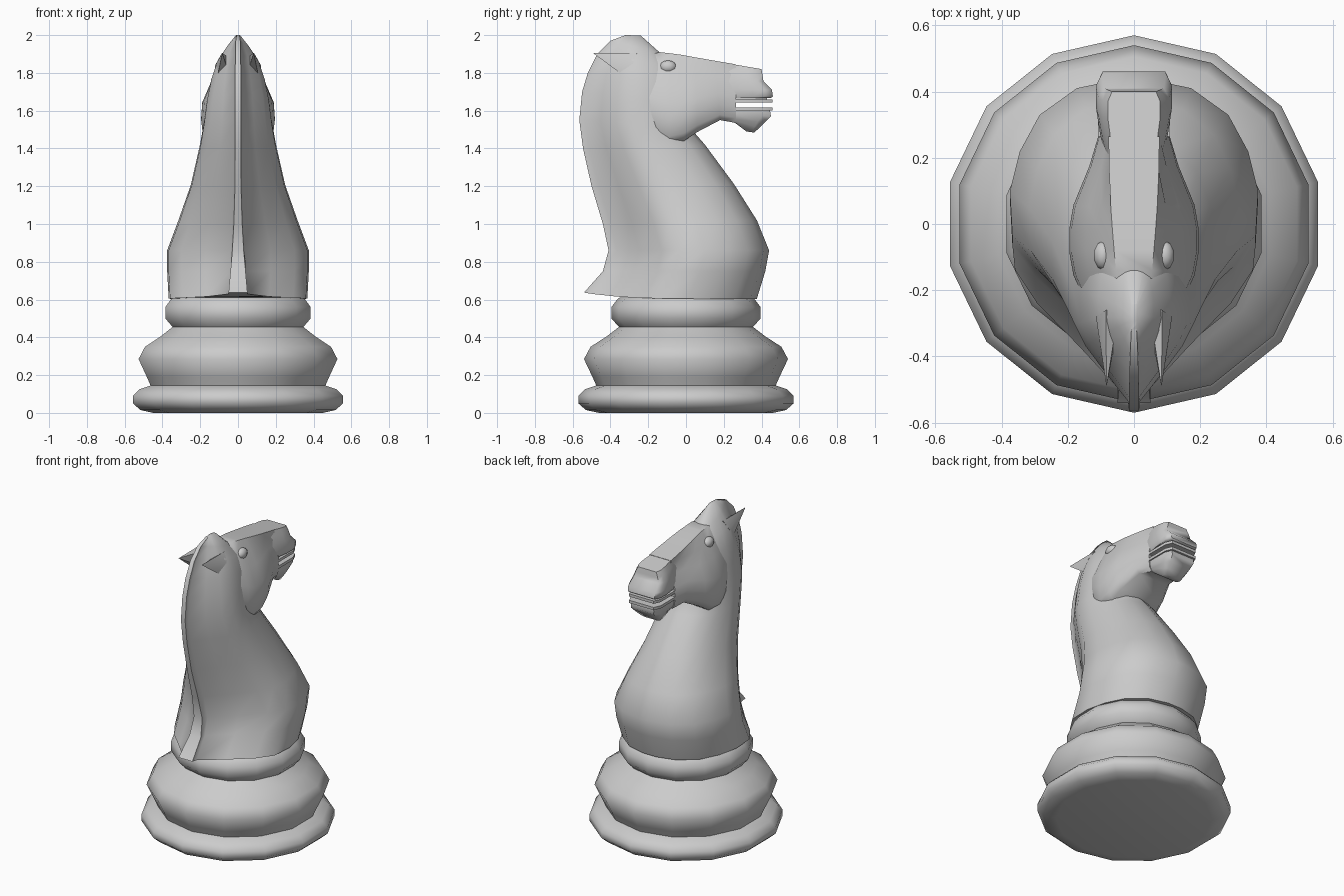
import bpy, bmesh, math
from mathutils import Vector


def finish(name, bm, angle=40):
    bmesh.ops.recalc_face_normals(bm, faces=bm.faces)
    me = bpy.data.meshes.new(name)
    bm.to_mesh(me)
    bm.free()
    ob = bpy.data.objects.new(name, me)
    bpy.context.collection.objects.link(ob)
    bpy.ops.object.select_all(action='DESELECT')
    ob.select_set(True)
    bpy.context.view_layer.objects.active = ob
    bpy.ops.object.shade_smooth_by_angle(angle=math.radians(angle))
    return ob


def skin(name, rings, angle=40):
    bm = bmesh.new()
    rows = [[bm.verts.new(p) for p in r] for r in rings]
    n = len(rows[0])
    for a, b in zip(rows, rows[1:]):
        for i in range(n):
            j = (i + 1) % n
            bm.faces.new((a[i], a[j], b[j], b[i]))
    bm.faces.new(rows[0])
    bm.faces.new(rows[-1])
    return finish(name, bm, angle)


def loft(name, shape, sections, angle=40, bend=1):
    """Section: (y0, z0, y1, z1, half width, minimum half width);
    shape: (width fraction, position from 0 to 1), mirrored in x."""
    rings = []
    for i, (y0, z0, y1, z1, w, m) in enumerate(sections):
        b = bend if i == 0 else 1   # the first section may curve up towards its start
        half = [(max(f * w, m), y0 + (y1 - y0) * t, z1 + (z0 - z1) * (1 - t) ** b)
                for f, t in shape]
        rings.append(half + [(-x, y, z) for x, y, z in reversed(half)])
    return skin(name, rings, angle)


# Turned base, 14 sides
profile = [(.46, 0), (.53, .015), (.57, .05), (.57, .09), (.535, .125), (.475, .145), (.495, .19),
           (.54, .285), (.505, .35), (.42, .405), (.355, .455), (.395, .50), (.395, .56),
           (.365, .60), (.35, .612)]
skin("turned_base", [[(r * math.sin(k * math.tau / 14), r * math.cos(k * math.tau / 14), z)
                      for k in range(14)] for r, z in profile], 75)

# Neck with thin mane ridge down the back
neck_shape = [(0, 0), (.1, .05), (.46, .19), (.80, .33), (.98, .44), (1, .60),
              (.92, .74), (.76, .87), (.46, .965), (.0, 1)]
loft("neck_and_mane", neck_shape, [
    (-.54, .637, .375, .604, .367, .05),
    (-.44, .75, .42, .75, .375, .04),
    (-.41, .86, .44, .86, .375, .03),
    (-.44, 1.00, .375, 1.02, .318, .022),
    (-.50, 1.20, .255, 1.21, .250, .016),
    (-.545, 1.40, .10, 1.42, .203, .015),
    (-.565, 1.55, .03, 1.50, .183, .015),
    (-.55, 1.70, .02, 1.62, .165, .015),
    (-.52, 1.80, 0, 1.74, .142, .015),
    (-.47, 1.90, -.05, 1.83, .108, .014),
    (-.40, 1.97, -.13, 1.90, .06, .012),
    (-.32, 2.00, -.24, 1.998, .012, .008)], 60, bend=5)

# Head with broad cheeks, lofted from the crown to the mouth corner
head_shape = [(.8, 0), (.95, .09), (1, .27), (.97, .45), (.74, .68), (.53, .86), (.3, 1)]
loft("head", head_shape, [
    (-.30, 1.55, -.28, 1.87, .12, .03),
    (-.16, 1.455, -.14, 1.91, .183, .05),
    (-.09, 1.42, -.08, 1.903, .195, .06),
    (-.01, 1.44, -.02, 1.895, .195, .065),
    (.06, 1.487, .05, 1.882, .183, .07),
    (.18, 1.55, .16, 1.863, .135, .075),
    (.265, 1.535, .265, 1.845, .108, .077)], 55)

# Muzzle and lower jaw
box = [(.9, 0), (1, .12), (1, .8), (.82, 1)]
wedge = [(.74, 0), (.88, .25), (1, .6), (1, .85), (.84, 1)]
loft("muzzle", wedge, [
    (.20, 1.668, .45, 1.668, .108, 0), (.20, 1.68, .46, 1.675, .113, 0),
    (.20, 1.71, .455, 1.71, .115, 0), (.20, 1.76, .41, 1.755, .107, 0),
    (.20, 1.81, .405, 1.79, .094, 0), (.20, 1.854, .40, 1.82, .079, 0)], 55)
loft("lower_jaw", box, [
    (.22, 1.60, .445, 1.60, .10, 0), (.22, 1.585, .45, 1.57, .10, 0),
    (.22, 1.555, .42, 1.54, .092, 0), (.26, 1.535, .39, 1.51, .078, 0),
    (.32, 1.49, .36, 1.484, .06, 0)], 55)

# Lips, thin plates either side of the open mouth
for name, z in (("upper_lip", 1.642), ("lower_lip", 1.60)):
    loft(name, box, [(.24, z, .458, z, .108, 0), (.24, z + .018, .458, z + .018, .108, 0)])
loft("upper_gum", box, [(.24, 1.655, .43, 1.655, .09, 0), (.24, 1.68, .43, 1.68, .09, 0)])

# Eyes and swept-back ears
for s, side in ((1, "right"), (-1, "left")):
    bm = bmesh.new()
    bmesh.ops.create_uvsphere(bm, u_segments=10, v_segments=7, radius=1)
    for v in bm.verts:
        v.co = Vector((s * .093 + v.co.x * .03, -.095 + v.co.y * .045, 1.832 + v.co.z * .034))
    finish(side + "_eye", bm, 60)

    bm = bmesh.new()
    rim = [bm.verts.new((s * x, y, z)) for x, y, z in
           [(.045, -.25, 1.88), (.085, -.26, 1.905), (.115, -.28, 1.85),
            (.108, -.33, 1.785), (.05, -.32, 1.80)]]
    tip = bm.verts.new((s * .083, -.492, 1.905))
    for i in range(5):
        bm.faces.new((rim[i], rim[(i + 1) % 5], tip))
    bm.faces.new(rim)
    finish(side + "_ear", bm)
